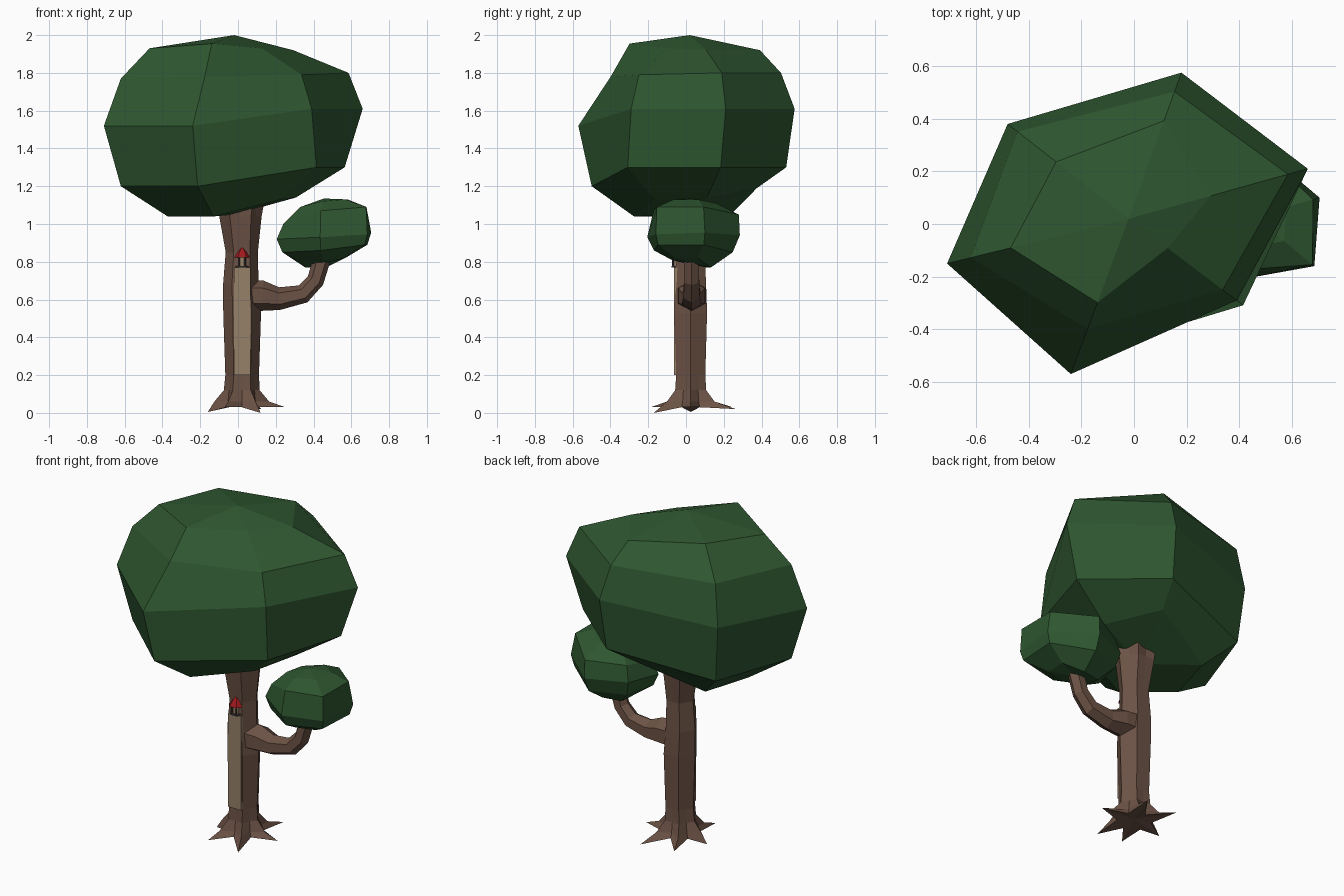
import bpy, bmesh
from math import cos, sin, pi, radians
from mathutils import Vector

if "Cube" in bpy.data.objects:
    bpy.data.objects.remove(bpy.data.objects["Cube"])


def material(name, rgb):
    m = bpy.data.materials.new(name)
    m.diffuse_color = (*rgb, 1)
    m.use_nodes = True
    m.node_tree.nodes["Principled BSDF"].inputs["Base Color"].default_value = m.diffuse_color
    return m


LEAF = material("leaf_green", (0.028, 0.095, 0.03))
BARK = material("bark_brown", (0.15, 0.085, 0.06))
WOOD = material("pale_wood", (0.3, 0.22, 0.14))
RED = material("roof_red", (0.35, 0.01, 0.012))
DARK = material("dark_frame", (0.06, 0.05, 0.045))


def loft(name, rings, mat, start=None, end=None):
    """Skin closed rings of points; close ends with a pole point or a flat cap."""
    bm = bmesh.new()
    vr = [[bm.verts.new(p) for p in r] for r in rings]
    n = len(vr[0])
    for a, b in zip(vr, vr[1:]):
        for i in range(n):
            j = (i + 1) % n
            bm.faces.new((a[i], a[j], b[j], b[i]))
    for ring, pole in ((vr[0], start), (vr[-1], end)):
        if pole is None:
            bm.faces.new(ring)
        else:
            p = bm.verts.new(pole)
            for i in range(n):
                bm.faces.new((ring[i], ring[(i + 1) % n], p))
    bmesh.ops.recalc_face_normals(bm, faces=bm.faces)
    me = bpy.data.meshes.new(name)
    bm.to_mesh(me)
    bm.free()
    me.materials.append(mat)
    ob = bpy.data.objects.new(name, me)
    bpy.context.collection.objects.link(ob)
    return ob


def canopy(name, centre, top, bottom, meridians):
    """Each meridian: widest offset, then (scale, z) from low to high."""
    cx, cy = centre
    rings = [[(cx + x * prof[k][0], cy + y * prof[k][0], prof[k][1])
              for (x, y), prof in meridians] for k in range(5)]
    loft(name, rings, LEAF, start=(cx, cy, bottom), end=(cx, cy, top))


def ngon(cx, cy, z, r, n, turn=0.0):
    return [(cx + r * cos(turn + 2 * pi * i / n), cy + r * sin(turn + 2 * pi * i / n), z)
            for i in range(n)]


# Main crown: six irregular meridians
canopy("main_canopy", (-0.02, 0.02), 2.0, 1.05, [
    ((-0.69, -0.17), [(.51, 1.04), (.87, 1.20), (1, 1.52), (.87, 1.77), (.65, 1.93)]),
    ((-0.22, -0.59), [(.50, 1.04), (.88, 1.20), (1, 1.52), (.71, 1.78), (.54, 1.955)]),
    ((0.41, -0.31), [(.60, 1.13), (1.06, 1.30), (1, 1.61), (.87, 1.79), (.36, 1.93)]),
    ((0.68, 0.19), [(.48, 1.14), (.86, 1.30), (1, 1.61), (.89, 1.80), (.46, 1.92)]),
    ((0.20, 0.555), [(.64, 1.19), (.92, 1.30), (1, 1.61), (.87, 1.80), (.67, 1.92)]),
    ((-0.46, 0.36), [(.60, 1.05), (.93, 1.20), (1, 1.54), (.92, 1.79), (.60, 1.95)]),
])

# Small crown on the branch
canopy("branch_canopy", (0.455, 0.03), 1.135, 0.79, [
    ((-0.25, -0.06), [(.45, .79), (.88, .85), (1, .92), (.86, 1.00), (.50, 1.09)]),
    ((-0.02, -0.235), [(.45, .81), (.85, .86), (1, .93), (.86, 1.07), (.50, 1.12)]),
    ((0.23, -0.19), [(.47, .82), (.94, .89), (1, .945), (.97, 1.09), (.50, 1.13)]),
    ((0.25, 0.07), [(.45, .82), (.92, .89), (1, .955), (.90, 1.09), (.50, 1.13)]),
    ((0.03, 0.255), [(.40, .77), (.85, .85), (1, .94), (.98, 1.05), (.50, 1.11)]),
    ((-0.20, 0.16), [(.50, .77), (.88, .85), (1, .94), (.88, 1.03), (.50, 1.09)]),
])

# Hexagonal trunk; its six corners spread into pointed roots at the ground
CX, CY, FLAT = 0.02, 0.025, cos(pi / 6)
tips = [(.23, .03), (.26, .02), (.25, .03), (.18, .005), (.23, .03), (.22, .0)]


def trunk_ring(z, corner, side, cx=CX):
    pts = []
    for i in range(12):
        r, a = (side if i % 2 else corner), pi * i / 6
        pts.append((cx + r * cos(a), CY + r * sin(a), z))
    return pts


base = trunk_ring(.03, .2, .095)
for i, (r, z) in enumerate(tips):
    a = pi * i / 3 + (0.12 if i in (1, 4) else -0.05 if i in (2, 5) else 0)
    base[2 * i] = (CX + r * cos(a), CY + r * sin(a), z)
rings = [base, trunk_ring(.06, .145, .085), trunk_ring(.12, .095, .078)]
for z, r, cx in [(.20, .089, .022), (.53, .1, .022), (.68, .094, .015),
                 (.85, .085, .02), (1.04, .112, .013), (1.16, .13, .017)]:
    rings.append(trunk_ring(z, r, min(r * FLAT, .095), cx))
loft("trunk_with_roots", rings, BARK, start=(CX, CY, .045))

# Upswept side branch
path = [(.04, .62, .085), (.13, .62, .08), (.22, .605, .06), (.345, .63, .05),
        (.41, .70, .046), (.44, .80, .046), (.45, .87, .045)]
rings = []
for k, (x, z, r) in enumerate(path):
    x0, z0, _ = path[max(k - 1, 0)]
    x1, z1, _ = path[min(k + 1, len(path) - 1)]
    t = Vector((x1 - x0, 0, z1 - z0)).normalized()
    up = Vector((-t.z, 0, t.x))
    rings.append([Vector((x, .03, z)) + r * (up * cos(pi * i / 3) + Vector((0, 1, 0)) * sin(pi * i / 3))
                  for i in range(6)])
loft("side_branch", rings, BARK)

# Pale panel on the flat front of the trunk
panel = [[(x, y, z) for x, y in ((-.022, -.064), (.066, -.064), (.066, -.04), (-.022, -.04))]
         for z in (.2, .77)]
loft("front_panel", panel, WOOD)

# Tiny red-roofed lantern above the panel
LX, LY = .022, -.042
loft("lantern_base", [ngon(LX, LY, z, .04, 6) for z in (.77, .778)], DARK)
loft("lantern_body", [ngon(LX, LY, z, .024, 6) for z in (.778, .825)], WOOD)
for i in range(6):
    a = radians(60 * i)
    px, py = LX + .031 * cos(a), LY + .031 * sin(a)
    loft(f"lantern_post_{i + 1}", [ngon(px, py, z, .005, 4) for z in (.775, .826)], DARK)
loft("lantern_roof", [ngon(LX, LY, .822, .046, 6), ngon(LX, LY, .855, .025, 6)], RED,
     end=(LX, LY, .885))
